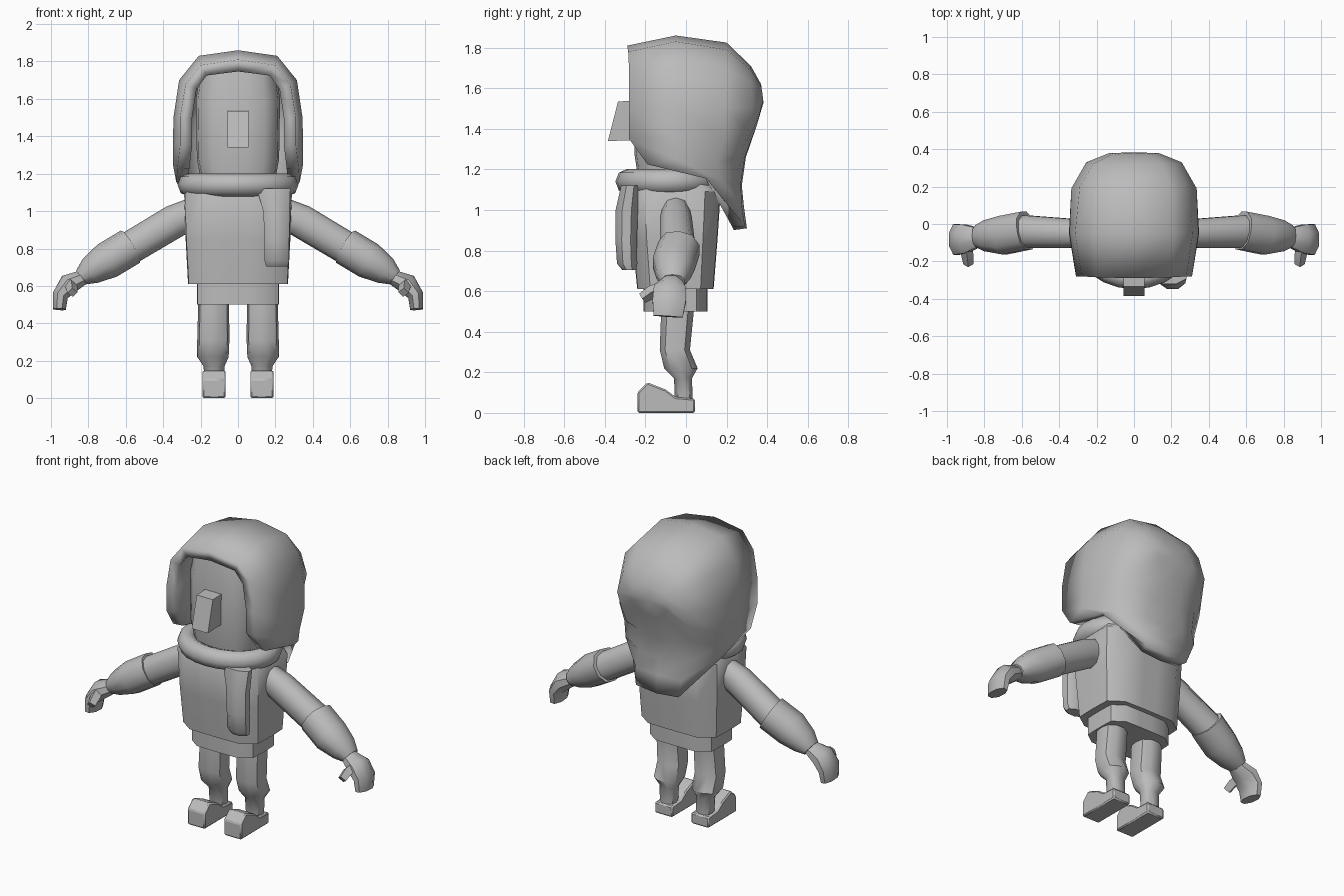
import bpy, bmesh, math
from mathutils import Vector

grey = bpy.data.materials.new("plain grey")
grey.diffuse_color = (0.5, 0.5, 0.5, 1)


def finish(name, bm, mirror=False, solid=0, bevel=0, angle=45):
    """Turn a bmesh into a shaded object with optional modifiers."""
    bmesh.ops.recalc_face_normals(bm, faces=bm.faces)
    me = bpy.data.meshes.new(name)
    bm.to_mesh(me)
    bm.free()
    ob = bpy.data.objects.new(name, me)
    bpy.context.collection.objects.link(ob)
    me.materials.append(grey)
    bpy.ops.object.select_all(action='DESELECT')
    bpy.context.view_layer.objects.active = ob
    ob.select_set(True)
    bpy.ops.object.shade_smooth_by_angle(angle=math.radians(angle))
    if solid:
        m = ob.modifiers.new("thickness", 'SOLIDIFY')
        m.thickness, m.offset = solid, -1
    if bevel:
        m = ob.modifiers.new("bevel", 'BEVEL')
        m.width, m.segments = bevel, 1
    if mirror:
        ob.modifiers.new("mirror", 'MIRROR')
    return ob


def sweep(name, sections, sides=8, power=2.0, side=(0, 1, 0), normal=None, **kw):
    """Loft rings (x, y, z, radius along side, radius across) along a path."""
    bm = bmesh.new()
    pts = [Vector(s[:3]) for s in sections]
    rings = []
    for i, s in enumerate(sections):
        d = Vector(normal) if normal else pts[min(i + 1, len(pts) - 1)] - pts[max(i - 1, 0)]
        d.normalize()
        u = Vector(side)
        u = (u - d * u.dot(d)).normalized()
        v = d.cross(u)
        ring = []
        for k in range(sides):
            a = 2 * math.pi * (k + 0.5) / sides
            c, sn = math.cos(a), math.sin(a)
            f = (abs(c) ** power + abs(sn) ** power) ** (-1 / power)
            ring.append(bm.verts.new(pts[i] + u * (s[3] * c * f) + v * (s[4] * sn * f)))
        rings.append(ring)
    for a, b in zip(rings, rings[1:]):
        for k in range(sides):
            j = (k + 1) % sides
            bm.faces.new((a[k], a[j], b[j], b[k]))
    bm.faces.new(rings[0])
    bm.faces.new(rings[-1])
    return finish(name, bm, **kw)


def prism(name, profile, x0, x1, **kw):
    """Extrude a (y, z) profile from x0 to x1."""
    bm = bmesh.new()
    a, b = [[bm.verts.new((x, y, z)) for y, z in profile] for x in (x0, x1)]
    bm.faces.new(a)
    bm.faces.new(b)
    for k in range(len(a)):
        j = (k + 1) % len(a)
        bm.faces.new((a[k], a[j], b[j], b[k]))
    return finish(name, bm, **kw)


UP = (0, 0, 1)

# Torso and hips
sweep("torso", [(0, -0.052, 0.61, 0.188, 0.267), (0, -0.055, 0.85, 0.21, 0.28),
                (0, -0.055, 1.09, 0.226, 0.288), (0, -0.06, 1.14, 0.19, 0.25)],
      16, 6, normal=UP)
sweep("hips", [(0, -0.052, 0.5, 0.158, 0.22), (0, -0.052, 0.63, 0.158, 0.22)], 16, 6, normal=UP)

# Legs and feet
sweep("leg", [(0.13, -0.04, 0.53, 0.083, 0.082), (0.132, -0.055, 0.31, 0.076, 0.086),
              (0.134, -0.025, 0.22, 0.084, 0.084), (0.128, -0.015, 0.17, 0.045, 0.056),
              (0.128, -0.01, 0.05, 0.045, 0.05)], 10, 2.6, normal=UP, mirror=True)
prism("foot", [(-0.24, 0), (0.045, 0), (0.045, 0.07), (-0.05, 0.078), (-0.1, 0.115),
               (-0.19, 0.15), (-0.24, 0.1)], 0.066, 0.19, mirror=True, bevel=0.008)

# Arms, forearm cuffs, hands and thumbs
sweep("upper_arm", [(0.22, -0.05, 1.0, 0.065, 0.08), (0.34, -0.05, 0.945, 0.08, 0.09),
                    (0.6, -0.04, 0.79, 0.09, 0.088)], 10, 2.4, mirror=True)
sweep("forearm_cuff", [(0.575, -0.035, 0.81, 0.105, 0.1), (0.70, -0.06, 0.735, 0.106, 0.1),
                       (0.79, -0.063, 0.68, 0.085, 0.075), (0.84, -0.065, 0.645, 0.06, 0.045)],
      10, 2.4, mirror=True)
sweep("hand", [(0.83, -0.07, 0.645, 0.05, 0.04), (0.905, -0.08, 0.61, 0.078, 0.055),
               (0.95, -0.083, 0.55, 0.082, 0.042), (0.955, -0.088, 0.475, 0.072, 0.034)],
      8, 6, mirror=True)
sweep("thumb", [(0.905, -0.1, 0.62, 0.026, 0.026), (0.89, -0.17, 0.595, 0.026, 0.026),
                (0.885, -0.215, 0.565, 0.022, 0.022)], 4, 6, side=(1, 0, 1), mirror=True)

# Head and nose
sweep("head", [(0, -0.04, 1.12, 0.19, 0.19), (0, -0.04, 1.28, 0.215, 0.22),
               (0, -0.03, 1.6, 0.22, 0.225), (0, -0.02, 1.76, 0.2, 0.2)], 16, 4, normal=UP)
prism("nose", [(-0.22, 1.345), (-0.385, 1.34), (-0.335, 1.535), (-0.22, 1.54)], -0.057, 0.057)

# Scarf ring, flattened tube around the neck
bm = bmesh.new()
N, M = 24, 8
ring = [[bm.verts.new(((0.265 + 0.058 * math.cos(b)) * math.cos(a),
                       -0.08 + (0.21 + 0.058 * math.cos(b)) * math.sin(a),
                       1.14 + 0.062 * math.sin(b)))
         for b in (2 * math.pi * j / M for j in range(M))]
        for a in (2 * math.pi * i / N for i in range(N))]
for i in range(N):
    for j in range(M):
        bm.faces.new((ring[i][j], ring[(i + 1) % N][j],
                      ring[(i + 1) % N][(j + 1) % M], ring[i][(j + 1) % M]))
finish("scarf_ring", bm, angle=60)

# Hanging scarf end
sweep("scarf_end", [(0.19, -0.275, 1.12, 0.045, 0.09), (0.205, -0.292, 1.0, 0.055, 0.07),
                    (0.208, -0.295, 0.85, 0.053, 0.066), (0.208, -0.29, 0.735, 0.05, 0.066),
                    (0.208, -0.28, 0.705, 0.035, 0.058)], 8, 6, normal=UP)

# Hood: strips from the front edge and hem to the back of the crown, left half mirrored
crown = [
    [(0, -0.29, 1.81), (0, -0.05, 1.86), (0, 0.2, 1.825), (0, 0.32, 1.71), (0, 0.37, 1.62)],
    [(0.2, -0.285, 1.78), (0.21, -0.05, 1.83), (0.2, 0.2, 1.79), (0.15, 0.32, 1.69), (0.08, 0.37, 1.61)],
    [(0.28, -0.28, 1.68), (0.315, -0.05, 1.7), (0.29, 0.2, 1.69), (0.22, 0.32, 1.63), (0.11, 0.375, 1.585)],
    [(0.31, -0.28, 1.5), (0.345, -0.05, 1.5), (0.335, 0.19, 1.5), (0.255, 0.33, 1.5), (0.13, 0.38, 1.54)],
    [(0.31, -0.28, 1.35), (0.348, -0.05, 1.35), (0.335, 0.19, 1.35), (0.24, 0.31, 1.4), (0.12, 0.37, 1.5)]]
neck_flap = [
    [(0.325, -0.19, 1.225), (0.348, -0.05, 1.25), (0.33, 0.15, 1.23), (0.22, 0.28, 1.3), (0.1, 0.36, 1.46)],
    [(0.33, 0.1, 1.155), (0.3, 0.18, 1.14), (0.23, 0.245, 1.17), (0.15, 0.285, 1.28), (0.07, 0.355, 1.44)],
    [(0.15, 0.29, 0.92), (0.16, 0.275, 1.02), (0.14, 0.27, 1.13), (0.1, 0.29, 1.26), (0.05, 0.35, 1.42)],
    [(0, 0.3, 0.91), (0, 0.285, 1.02), (0, 0.275, 1.12), (0, 0.295, 1.26), (0, 0.35, 1.42)]]
strips = crown + neck_flap
strips += [[(-x, y, z) for x, y, z in s] for s in strips[-2:0:-1]]
bm = bmesh.new()
grid = [[bm.verts.new(p) for p in s] for s in strips]
pole = bm.verts.new((0, 0.382, 1.53))
for a, b in zip(grid, grid[1:] + grid[:1]):
    for k in range(4):
        bm.faces.new((a[k], a[k + 1], b[k + 1], b[k]))
    bm.faces.new((a[4], pole, b[4]))
finish("hood", bm, solid=0.065, angle=60)
